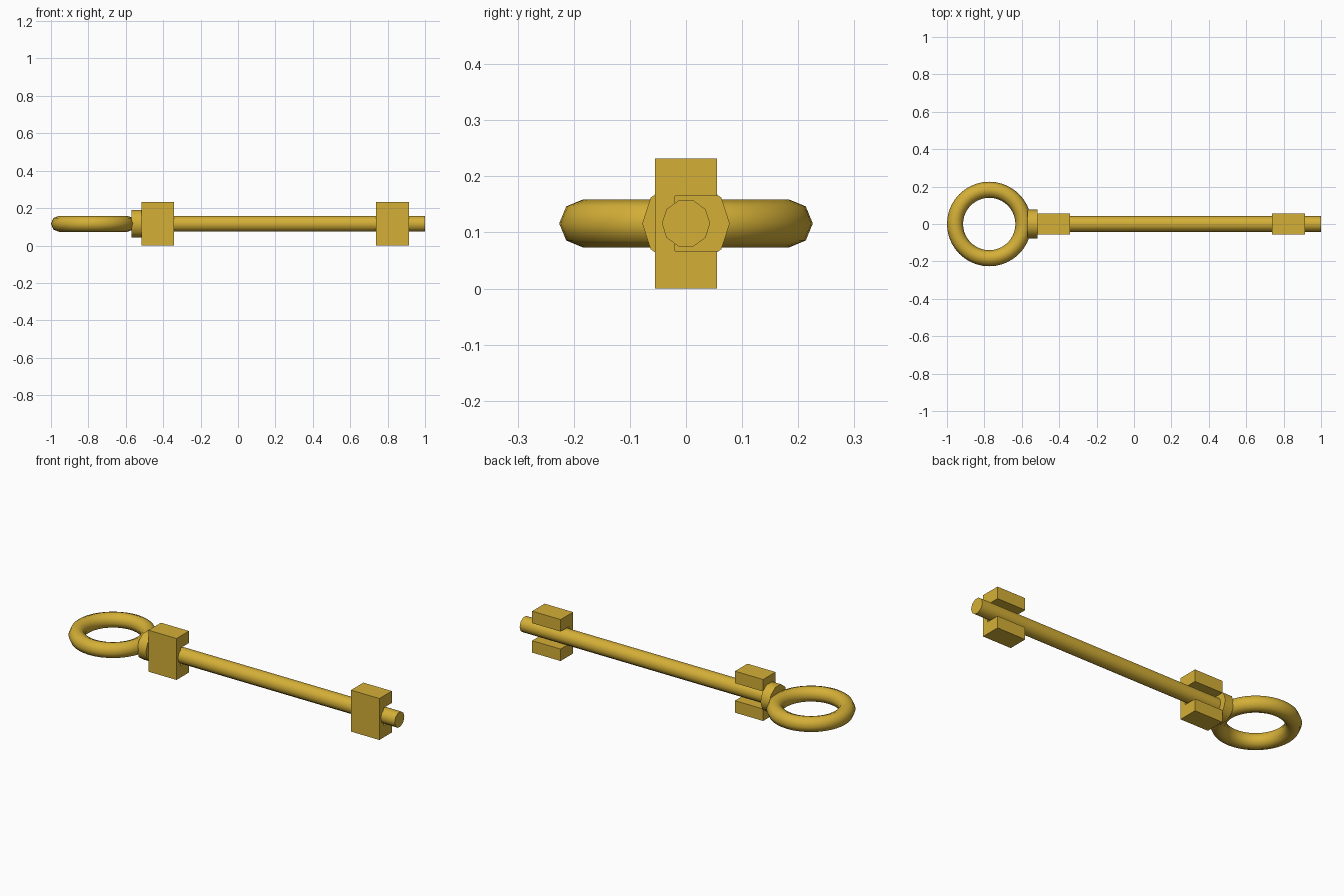
import bpy
import bmesh
import math

cube = bpy.data.objects.get("Cube")
if cube:
    bpy.data.objects.remove(cube, do_unlink=True)

AXIS_Z = 0.116  # height of the rod's centre line

gold = bpy.data.materials.new("gold")
gold.use_nodes = True
colour = (0.658, 0.429, 0.038, 1)
gold.diffuse_color = colour
gold.node_tree.nodes["Principled BSDF"].inputs["Base Color"].default_value = colour


def finish(name):
    obj = bpy.context.object
    obj.name = name
    obj.data.materials.append(gold)
    bpy.ops.object.shade_smooth_by_angle(angle=math.radians(50))


def rod(name, x0, x1, radius):
    """Ten-sided cylinder lying along x."""
    bpy.ops.mesh.primitive_cylinder_add(
        vertices=10, radius=radius, depth=x1 - x0,
        location=((x0 + x1) / 2, 0, AXIS_Z), rotation=(0, math.pi / 2, 0))
    finish(name)


def bracket(name, x0, x1):
    """C-shaped block, its slot open to the back, extruded along x."""
    half_y, half_z, slot_y, slot_z = 0.055, AXIS_Z, -0.02, 0.049
    lower = [(slot_y, -slot_z), (half_y, -slot_z), (half_y, -half_z), (-half_y, -half_z)]
    profile = lower + [(y, -z) for y, z in reversed(lower)]
    bm = bmesh.new()
    face = bm.faces.new([bm.verts.new((x0, y, AXIS_Z + z)) for y, z in profile])
    ext = bmesh.ops.extrude_face_region(bm, geom=[face], use_keep_orig=True)
    verts = [g for g in ext["geom"] if isinstance(g, bmesh.types.BMVert)]
    bmesh.ops.translate(bm, verts=verts, vec=(x1 - x0, 0, 0))
    bmesh.ops.recalc_face_normals(bm, faces=bm.faces)
    mesh = bpy.data.meshes.new(name)
    bm.to_mesh(mesh)
    bm.free()
    mesh.materials.append(gold)
    bpy.context.collection.objects.link(bpy.data.objects.new(name, mesh))


# Pull ring
bpy.ops.mesh.primitive_torus_add(
    major_segments=40, minor_segments=8, major_radius=0.183, minor_radius=0.043,
    location=(-0.774, 0, AXIS_Z))
finish("ring_handle")

# Shaft and collar
rod("shaft", -0.56, 1.0, 0.043)
rod("collar", -0.57, -0.516, 0.078)

# Guide brackets
bracket("handle_bracket", -0.516, -0.342)
bracket("end_bracket", 0.738, 0.914)
